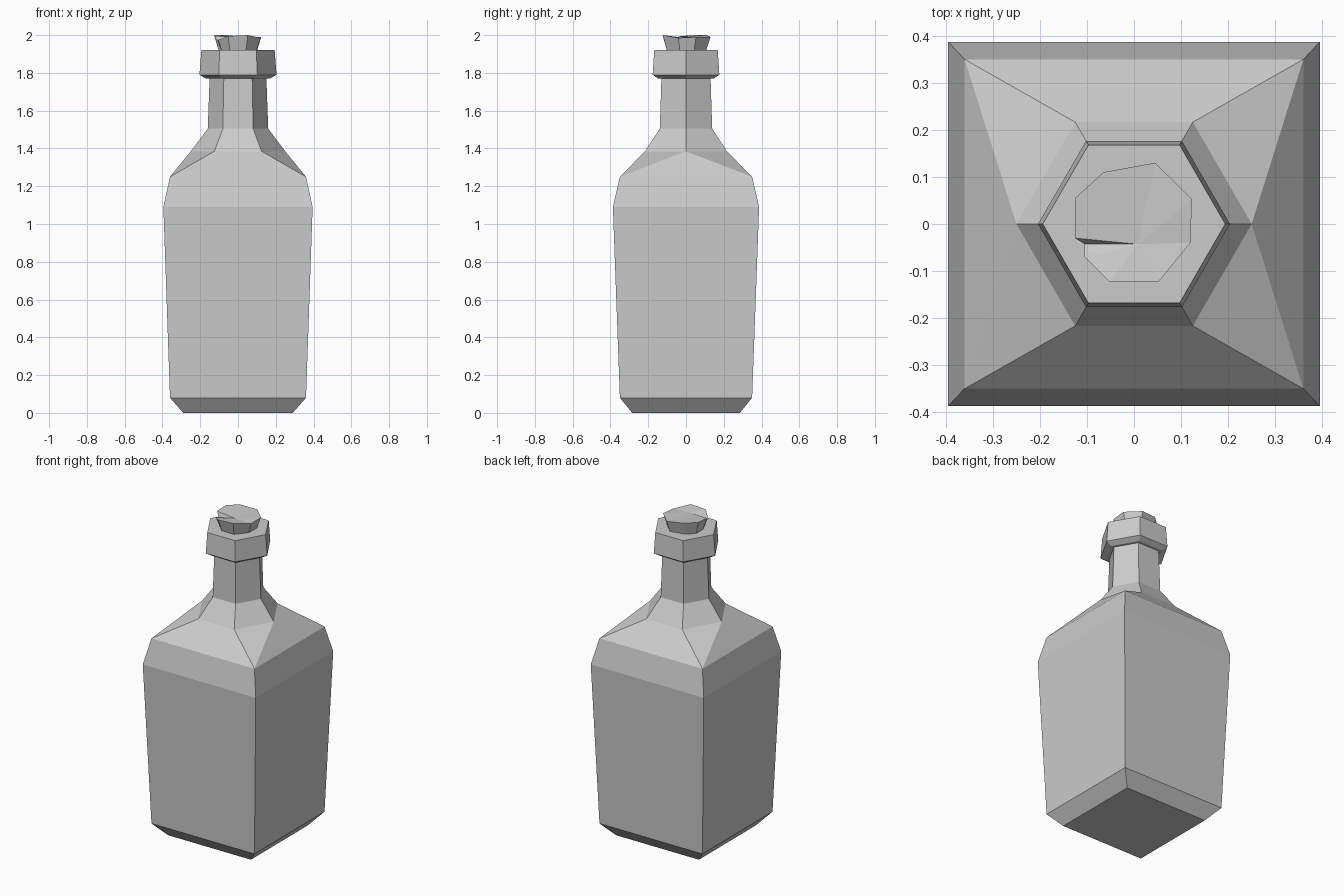
import bpy, bmesh, math

cube = bpy.data.objects.get("Cube")
if cube:
    bpy.data.objects.remove(cube)

grey = bpy.data.materials.new("plain_grey")
grey.use_nodes = True
colour = (0.6, 0.6, 0.6, 1)
grey.diffuse_color = colour
grey.node_tree.nodes["Principled BSDF"].inputs["Base Color"].default_value = colour


def square(bm, hx, hy, z):
    return [bm.verts.new((sx * hx, sy * hy, z))
            for sx, sy in ((1, 1), (-1, 1), (-1, -1), (1, -1))]


def hexagon(bm, r, z):
    return [bm.verts.new((r * math.cos(i * math.pi / 3), r * math.sin(i * math.pi / 3), z))
            for i in range(6)]


def bridge(bm, low, high):
    n = len(low)
    for i in range(n):
        j = (i + 1) % n
        bm.faces.new((low[i], low[j], high[j], high[i]))


def loft(bm, rings):
    for low, high in zip(rings, rings[1:]):
        bridge(bm, low, high)


def finish(bm, name):
    bmesh.ops.recalc_face_normals(bm, faces=bm.faces)
    mesh = bpy.data.meshes.new(name)
    bm.to_mesh(mesh)
    bm.free()
    mesh.materials.append(grey)
    obj = bpy.data.objects.new(name, mesh)
    bpy.context.collection.objects.link(obj)


# Bottle: square body, shoulder turning into a six-sided neck
bm = bmesh.new()
body = [square(bm, *ring) for ring in
        ((0.29, 0.285, 0), (0.36, 0.35, 0.08), (0.395, 0.387, 1.09), (0.36, 0.35, 1.25))]
neck = [hexagon(bm, *ring) for ring in ((0.25, 1.385), (0.16, 1.505), (0.15, 1.78))]
loft(bm, body)
loft(bm, neck)
bm.faces.new(body[0])
bm.faces.new(neck[-1])
c, h = body[-1], neck[0]
bm.faces.new((c[0], c[1], h[2], h[1]))
bm.faces.new((c[2], c[3], h[5], h[4]))
for tip, a, b, ha, hb in ((0, 3, 0, 5, 1), (3, 1, 2, 2, 4)):
    bm.faces.new((c[a], c[b], h[tip]))
    bm.faces.new((c[a], h[tip], h[ha]))
    bm.faces.new((c[b], h[hb], h[tip]))
finish(bm, "bottle")

# Collar around the mouth
bm = bmesh.new()
lip = [hexagon(bm, *ring) for ring in ((0.17, 1.77), (0.204, 1.79), (0.194, 1.92))]
loft(bm, lip)
bm.faces.new(lip[0])
bm.faces.new(lip[-1])
finish(bm, "collar")

# Roughly cut stopper with a nick in its top
bm = bmesh.new()
rim = ((0.123, 0.053, 1.99), (0.045, 0.13, 1.99), (-0.065, 0.11, 2.0), (-0.125, 0.055, 2.0),
       (-0.125, -0.03, 1.995), (-0.105, -0.043, 1.965), (-0.105, -0.07, 1.975),
       (-0.052, -0.123, 1.995), (0.052, -0.123, 2.0), (0.12, -0.04, 1.985))
top = [bm.verts.new(p) for p in rim]
base = [bm.verts.new((x * 0.8, y * 0.8, 1.91)) for x, y, z in rim]
bridge(bm, base, top)
bm.faces.new(base)
centre = bm.verts.new((0.008, -0.043, 1.99))
for i, v in enumerate(top):
    bm.faces.new((v, top[(i + 1) % len(top)], centre))
finish(bm, "stopper")
